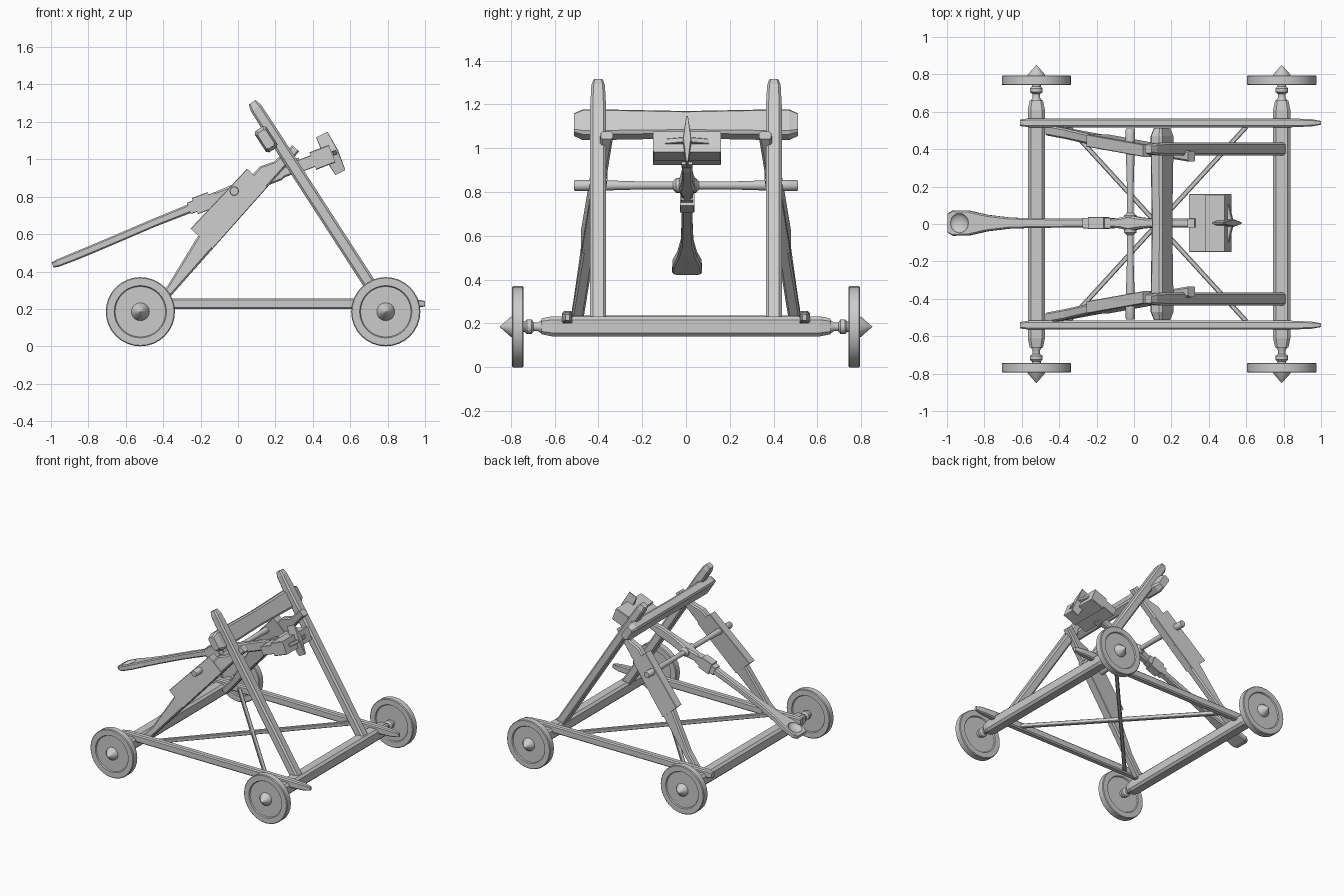
import bpy, bmesh, math
from mathutils import Vector as V

if "Cube" in bpy.data.objects:
    bpy.data.objects.remove(bpy.data.objects["Cube"])

X, Y, Z = V((1, 0, 0)), V((0, 1, 0)), V((0, 0, 1))


def finish(name, bm, smooth=False):
    bmesh.ops.recalc_face_normals(bm, faces=bm.faces)
    me = bpy.data.meshes.new(name)
    bm.to_mesh(me)
    bm.free()
    ob = bpy.data.objects.new(name, me)
    bpy.context.collection.objects.link(ob)
    bpy.ops.object.select_all(action='DESELECT')
    ob.select_set(True)
    bpy.context.view_layer.objects.active = ob
    if smooth:
        bpy.ops.object.shade_smooth_by_angle(angle=math.radians(35))
    return ob


def skin(bm, rings):
    n = len(rings[0])
    for a, b in zip(rings, rings[1:]):
        for i in range(n):
            bm.faces.new((a[i], a[(i + 1) % n], b[(i + 1) % n], b[i]))
    bm.faces.new(rings[0])
    bm.faces.new(rings[-1])


def beam(name, sections, side, chamfer=0.35):
    """Loft of chamfered rectangles: (centre, half width along side, half height)."""
    bm = bmesh.new()
    d = (V(sections[-1][0]) - V(sections[0][0])).normalized()
    up = d.cross(side).normalized()
    rings = []
    for c, w, h in sections:
        k = chamfer * min(w, h)
        pts = [(w, h - k), (w - k, h), (k - w, h), (-w, h - k),
               (-w, k - h), (k - w, -h), (w - k, -h), (w, k - h)]
        rings.append([bm.verts.new(V(c) + side * a + up * b) for a, b in pts])
    skin(bm, rings)
    return finish(name, bm)


def lathe(name, x, z, profile, sign=1, n=32):
    """Turned part around a y-parallel axis: profile of (radius, y)."""
    bm = bmesh.new()
    rings = [[bm.verts.new((x + r * math.cos(2 * math.pi * i / n), sign * y,
                            z + r * math.sin(2 * math.pi * i / n))) for i in range(n)]
             for r, y in profile]
    skin(bm, rings)
    return finish(name, bm, True)


# wheels with stub axle and pointed hub
wheel = [(.030, .63), (.030, .66), (.020, .675), (.020, .695), (.034, .705), (.034, .725),
         (.024, .735), (.024, .75), (.135, .75), (.14, .742), (.18, .742), (.185, .747),
         (.185, .79), (.18, .795), (.14, .795), (.135, .787), (.048, .787), (.045, .80), (.001, .85)]
for end, x in (("rear", -.522), ("front", .79)):
    for s in (-1, 1):
        lathe(f"{end}_wheel", x, .185, wheel, s)
    # axle beam
    beam(f"{end}_axle_beam", [((x, y, .187), w, w) for y, w in
                              ((-.66, .036), (-.61, .046), (.61, .046), (.66, .036))], X)

u = V((-.543, 0, .84))          # direction of the leaning posts
E0, d, n = V((-.337, 0, .294)), V((.664, 0, .748)), V((-.748, 0, .664))


def brace_point(t, w, s):
    return E0 + d * t + n * (w / 2) + Y * s * (.483 - .122 * t)


for s in (-1, 1):
    # base side rail
    beam("side_rail", [((x, s * .541, .228), w, h) for x, w, h in
                       ((-.61, .017, .02), (-.56, .024, .029), (.84, .024, .029),
                        (.95, .019, .024), (1.0, .01, .014))], Y)
    # leaning post
    foot = V((.79, s * .401, .2))
    beam("leaning_post", [(foot + u * t, w, h) for t, w, h in
                          ((0, .036, .034), (1.17, .036, .034), (1.28, .031, .032),
                           (1.315, .022, .022))], Y)
    # rear brace and its thick bearing block
    beam("rear_brace", [(brace_point(t, w, s), .028, w / 2) for t, w in
                        ((-.15, .05), (0, .05), (.3, .104), (.8, .104), (.87, .065), (1.0, .05))], Y)
    beam("bearing_block", [(brace_point(t, w, s), .033, w / 2) for t, w in
                           ((.305, .16), (.745, .147))], Y, .1)
    # diagonal base rod
    beam("diagonal_rod", [((-.36, s * .53, .222), .013, .015), ((.60, -s * .52, .222), .013, .015)],
         V((.74, s * .67, 0)))

# stop beam across the posts
c = V((.15, 0, 1.107))
beam("stop_beam", [(c + Y * y, w, h) for y, w, h in
                   ((-.512, .05, .026), (-.47, .068, .037), (-.4, .068, .037), (0, .06, .034),
                    (.4, .068, .037), (.47, .068, .037), (.512, .05, .026))], u)

# pivot bar through the bearing blocks
lathe("pivot_bar", -.02, .83, [(.022, -.51), (.025, -.505), (.025, -.43), (.018, -.2), (.018, -.06),
                               (.034, -.045), (.034, .045), (.018, .06), (.018, .2),
                               (.025, .43), (.025, .505), (.022, .51)], n=16)

# throwing arm with spoon end
ay = .005
arm = beam("throwing_arm", [((x, ay, z), w, h) for x, z, w, h in (
    (-.992, .435, .052, .015), (-.965, .444, .068, .02), (-.88, .478, .066, .022),
    (-.79, .515, .045, .022), (-.66, .57, .029, .022), (-.45, .66, .025, .022),
    (-.25, .74, .025, .024), (-.12, .793, .022, .03), (-.06, .815, .03, .034),
    (-.02, .83, .042, .036), (.04, .853, .03, .036), (.1, .876, .024, .036),
    (.22, .922, .024, .036), (.24, .93, .024, .028), (.48, 1.02, .024, .028))], Y)

# hollow of the spoon
bm = bmesh.new()
bmesh.ops.create_uvsphere(bm, u_segments=20, v_segments=12, radius=.053)
cutter = finish("spoon_cutter", bm)
cutter.scale = (1, 1, .55)
cutter.location = (-.935, ay, .482)
cutter.rotation_euler = (0, -.4, 0)
cutter.hide_render = True
mod = arm.modifiers.new("hollow", 'BOOLEAN')
mod.operation, mod.object, mod.solver = 'DIFFERENCE', cutter, 'EXACT'
bpy.context.view_layer.objects.active = arm
bpy.ops.object.modifier_apply(modifier="hollow")
bpy.data.objects.remove(cutter)

# parts fixed along the arm: start, end, half width, half height
pivot, a = V((-.02, ay, .83)), V((.934, 0, .357))
for name, t0, t1, w, h in (("arm_collar", -.225, -.135, .033, .046),
                           ("arm_sleeve", -.26, -.10, .028, .032),
                           ("arm_clamp", .345, .385, .025, .045),
                           ("counterweight_tray", .35, .56, .155, .033),
                           ("counterweight_block", .45, .56, .155, .05)):
    beam(name, [(pivot + a * t0, w, h), (pivot + a * t1, w, h)], Y, .08)

# upright blade and small crosspiece at the arm's end
q = V((-.357, 0, .934))
b0 = pivot + a * .545
beam("end_blade", [(b0 + q * t + a * k, w, h) for t, k, w, h in
                   ((-.11, .02, .005, .03), (0, .01, .02, .042), (.115, 0, .004, .034))], Y, .2)
beam("blade_crosspiece", [(b0 + a * .01 + Y * y, h, .012) for y, h in
                          ((-.1, .01), (0, .035), (.1, .01))], a, .2)
